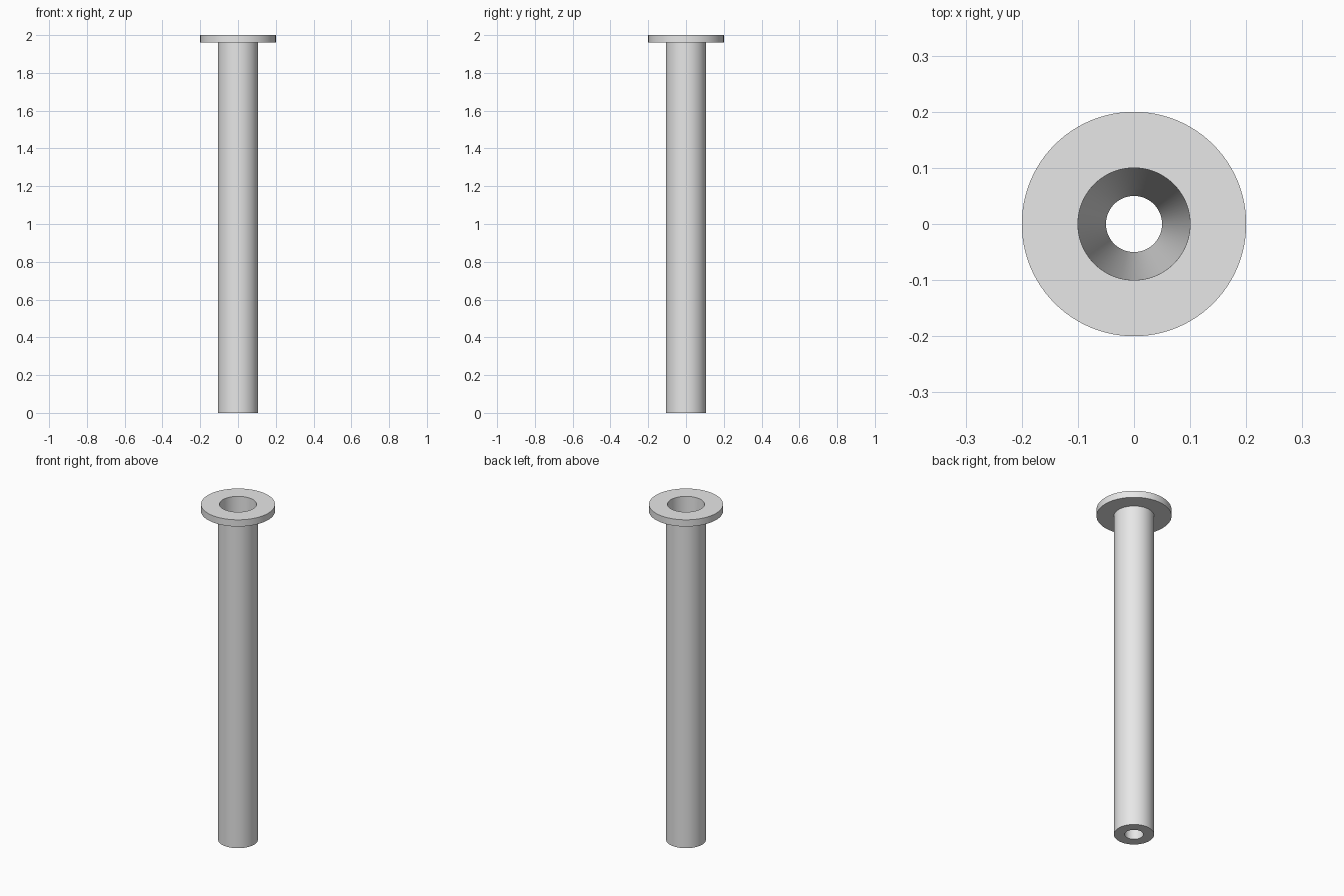
import bpy
import bmesh
import math

cube = bpy.data.objects.get("Cube")
if cube:
    bpy.data.objects.remove(cube, do_unlink=True)

SEGMENTS = 96
HEIGHT = 2.0
FLANGE_BOTTOM = 1.96
FLANGE_RADIUS = 0.2
TUBE_RADIUS = 0.107
BORE_TOP = 0.1
BORE_BOTTOM = 0.05

# Single grey finish
grey = bpy.data.materials.new("light_grey")
grey.use_nodes = True
colour = (0.8, 0.8, 0.8, 1.0)
grey.diffuse_color = colour
grey.node_tree.nodes["Principled BSDF"].inputs["Base Color"].default_value = colour


def lathe(name, profile):
    """Spin a closed (radius, height) profile around z."""
    bm = bmesh.new()
    rings = []
    for radius, z in profile:
        ring = []
        for i in range(SEGMENTS):
            a = math.tau * i / SEGMENTS
            ring.append(bm.verts.new((radius * math.cos(a), radius * math.sin(a), z)))
        rings.append(ring)
    for k, low in enumerate(rings):
        high = rings[(k + 1) % len(rings)]
        for i in range(SEGMENTS):
            j = (i + 1) % SEGMENTS
            bm.faces.new((low[i], low[j], high[j], high[i]))
    bmesh.ops.recalc_face_normals(bm, faces=bm.faces)
    mesh = bpy.data.meshes.new(name)
    bm.to_mesh(mesh)
    bm.free()
    mesh.materials.append(grey)
    obj = bpy.data.objects.new(name, mesh)
    bpy.context.collection.objects.link(obj)
    bpy.ops.object.select_all(action="DESELECT")
    obj.select_set(True)
    bpy.context.view_layer.objects.active = obj
    bpy.ops.object.shade_smooth_by_angle(angle=math.radians(30))
    return obj


# Flanged tube with a bore tapering from the top rim to the bottom
lathe("flanged_tube", [
    (BORE_BOTTOM, 0),
    (TUBE_RADIUS, 0),
    (TUBE_RADIUS, FLANGE_BOTTOM),
    (FLANGE_RADIUS, FLANGE_BOTTOM),
    (FLANGE_RADIUS, HEIGHT),
    (BORE_TOP, HEIGHT),
])
